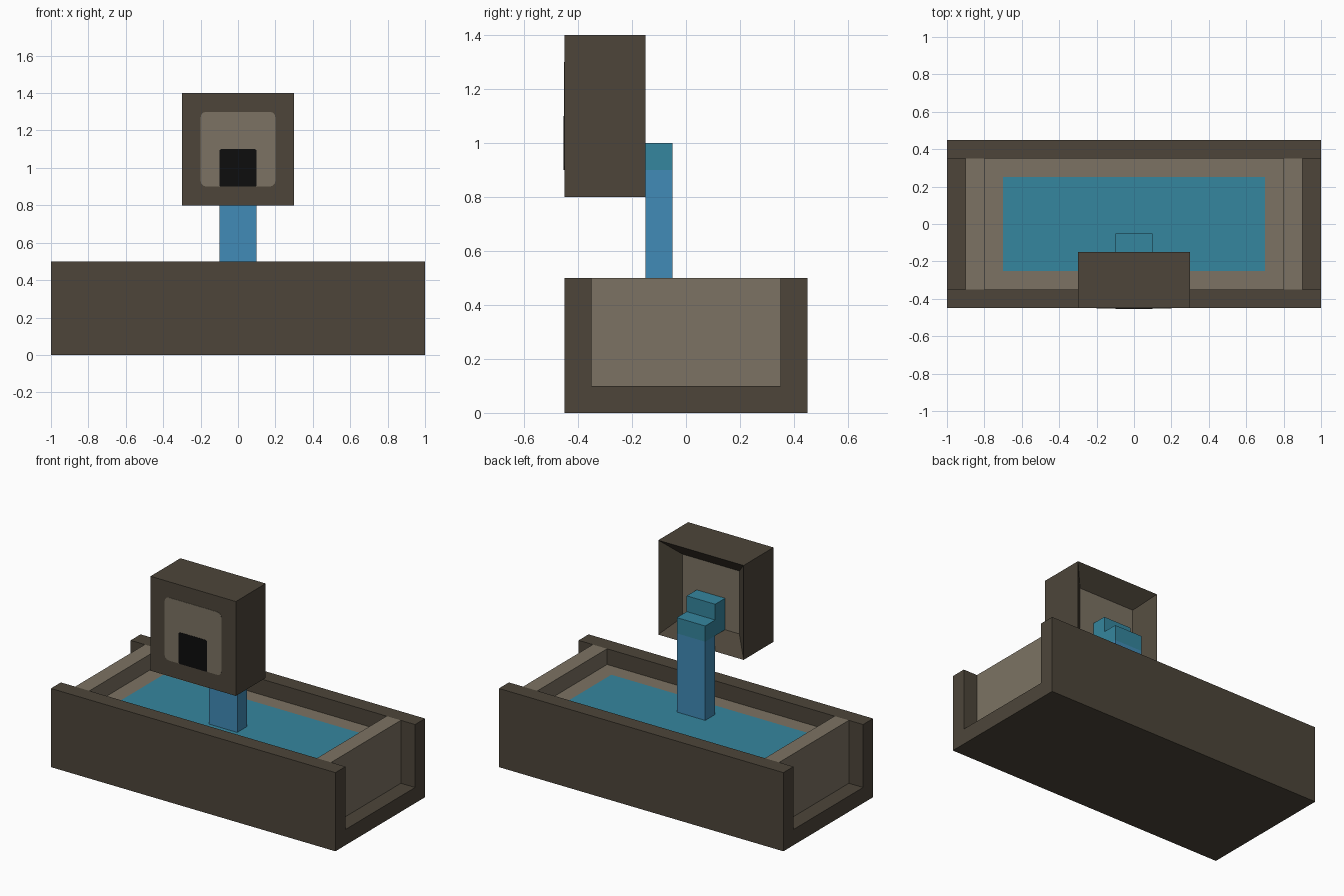
import bpy, bmesh
from mathutils import Vector

cube = bpy.data.objects.get("Cube")
if cube:
    bpy.data.objects.remove(cube, do_unlink=True)


def material(name, rgb):
    m = bpy.data.materials.new(name)
    m.use_nodes = True
    m.diffuse_color = (*rgb, 1)
    bsdf = next(n for n in m.node_tree.nodes if n.type == 'BSDF_PRINCIPLED')
    bsdf.inputs["Base Color"].default_value = (*rgb, 1)
    return m


dark = material("dark stone", (.074, .060, .042))
light = material("light stone", (.202, .171, .125))
teal = material("still water", (.036, .238, .342))
blue = material("falling water", (.053, .258, .474))
black = material("black opening", (.004, .004, .004))


def box_mesh(lo, hi):
    lo, hi = Vector(lo), Vector(hi)
    bm = bmesh.new()
    bmesh.ops.create_cube(bm, size=1)
    for v in bm.verts:
        v.co = (lo + hi) / 2 + v.co * (hi - lo)
    return bm


def finish(bm, name, *mats):
    bmesh.ops.recalc_face_normals(bm, faces=bm.faces)
    mesh = bpy.data.meshes.new(name)
    bm.to_mesh(mesh)
    bm.free()
    for m in mats:
        mesh.materials.append(m)
    obj = bpy.data.objects.new(name, mesh)
    bpy.context.collection.objects.link(obj)
    return obj


def box(name, lo, hi, mat):
    return finish(box_mesh(lo, hi), name, mat)


def inset_side(bm, direction, width, depth):
    """Inset the face on one side, push it inward, give it the second colour."""
    d = Vector(direction)
    face = max(bm.faces, key=lambda f: f.calc_center_median().dot(d))
    bmesh.ops.inset_region(bm, faces=[face], thickness=width, use_even_offset=True)
    bmesh.ops.translate(bm, verts=face.verts, vec=-d * depth)
    face.material_index = 1


def front_plate(name, lo, hi, radius, mat):
    bm = box_mesh(lo, hi)
    corners = [e for e in bm.edges
               if abs(e.verts[0].co.y - e.verts[1].co.y) > 1e-4]
    bmesh.ops.bevel(bm, geom=corners, offset=radius, segments=3,
                    profile=.5, affect='EDGES')
    return finish(bm, name, mat)


# Trough: a U profile swept along x
profile = [(-.45, 0), (.45, 0), (.45, .5), (.35, .5),
           (.35, .1), (-.35, .1), (-.35, .5), (-.45, .5)]
bm = bmesh.new()
end = bm.faces.new([bm.verts.new((-1, y, z)) for y, z in profile])
swept = bmesh.ops.extrude_face_region(bm, geom=[end], use_keep_orig=True)
bmesh.ops.translate(bm, vec=(2, 0, 0),
                    verts=[g for g in swept["geom"] if isinstance(g, bmesh.types.BMVert)])
finish(bm, "trough", dark)

# End panels
for side, x in (("left", .85), ("right", -.85)):
    box(side + "_end_panel", (x - .05, -.35, .1), (x + .05, .35, .5), light)

# Basin filling with a stone rim around the water
bm = box_mesh((-.8, -.35, .1), (.8, .35, .4))
inset_side(bm, (0, 0, 1), .1, 0)
finish(bm, "basin", light, teal)

# Spout housing, recessed at the back
bm = box_mesh((-.3, -.45, .8), (.3, -.15, 1.4))
inset_side(bm, (0, 1, 0), .1, .1)
finish(bm, "spout_housing", dark, light)
front_plate("housing_front_panel", (-.2, -.452, .9), (.2, -.449, 1.3), .03, light)
front_plate("housing_opening", (-.1, -.454, .9), (.1, -.451, 1.1), .01, black)

# Water stepping out of the recess and falling into the basin
box("spout_water", (-.1, -.25, .9), (.1, -.15, 1.1), teal)
box("water_lip", (-.1, -.15, .9), (.1, -.05, 1), teal)
box("water_column", (-.1, -.15, .4), (.1, -.05, .9), blue)
